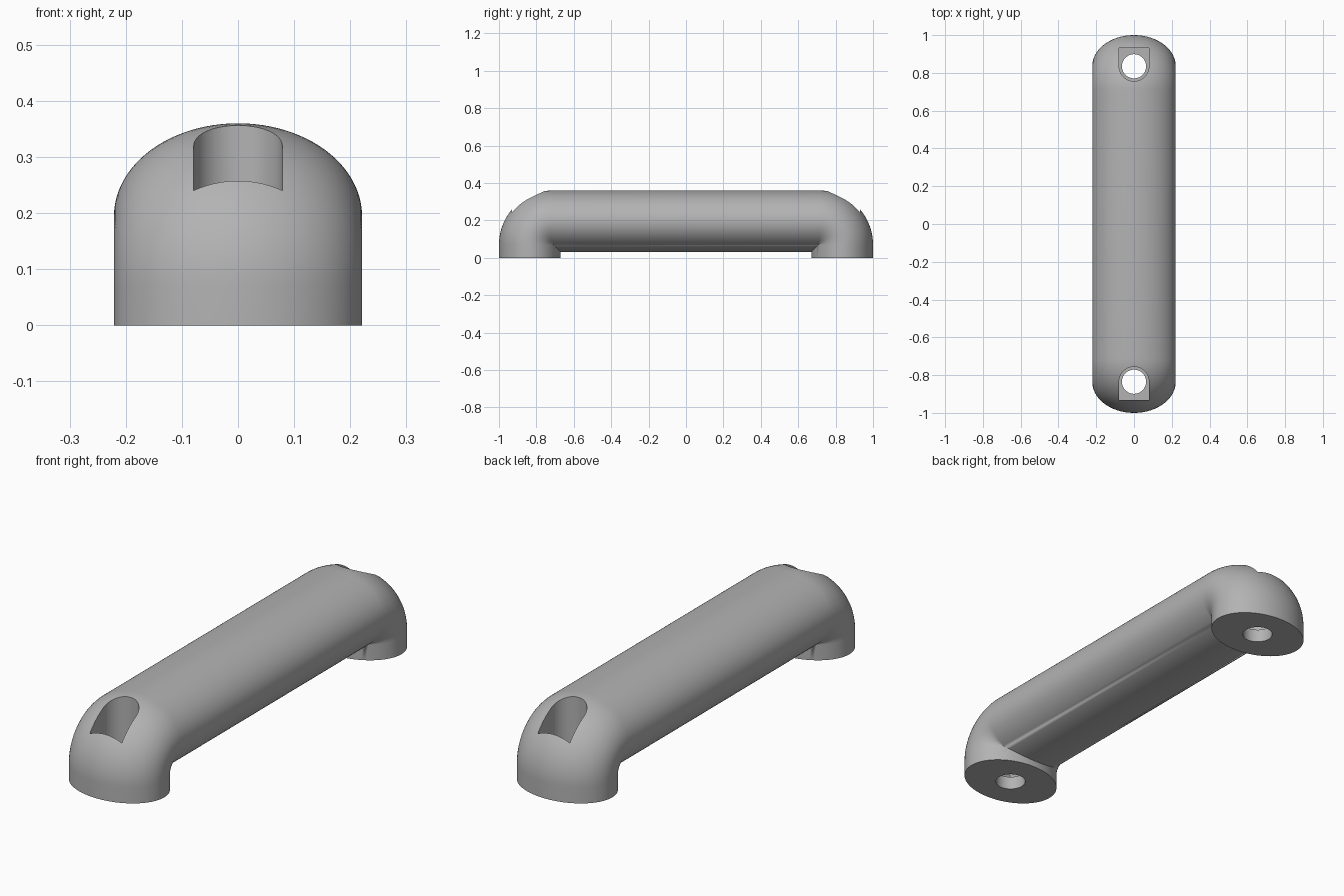
import bpy, bmesh, math

HALF_W, HALF_T = 0.221, 0.165    # elliptical bar section
BEND_Y, BEND_Z, BEND_R = -0.71, 0.07, 0.125
FOOT_Y = BEND_Y - BEND_R
SIDES, BEND_STEPS = 96, 24

if "Cube" in bpy.data.objects:
    bpy.data.objects.remove(bpy.data.objects["Cube"])

grey = bpy.data.materials.new("satin grey")
grey.use_nodes = True
colour = (0.45, 0.45, 0.45, 1)
grey.diffuse_color = colour
grey.node_tree.nodes["Principled BSDF"].inputs["Base Color"].default_value = colour


def make_object(name, bm):
    bmesh.ops.recalc_face_normals(bm, faces=bm.faces)
    mesh = bpy.data.meshes.new(name)
    bm.to_mesh(mesh)
    bm.free()
    mesh.materials.append(grey)
    obj = bpy.data.objects.new(name, mesh)
    bpy.context.collection.objects.link(obj)
    return obj


def bend_point(x, d, t):
    """Section point at bend angle t; the inner side is mitred."""
    r = BEND_R - d
    if r < 0:
        return (x, BEND_Y - r, BEND_Z + r)
    return (x, BEND_Y - r * math.cos(t), BEND_Z + r * math.sin(t))


# Grab bar: one swept ellipse with a bend and a foot at each end
section = []
for i in range(SIDES):
    a = 2 * math.pi * i / SIDES
    section.append((HALF_W * math.cos(a), HALF_T * math.sin(a)))
half = [[(x, FOOT_Y + d, 0) for x, d in section]]
for k in range(BEND_STEPS + 1):
    t = math.pi / 2 * k / BEND_STEPS
    half.append([bend_point(x, d, t) for x, d in section])
mirrored = [[(x, -y, z) for x, y, z in ring] for ring in reversed(half)]

bm = bmesh.new()
rings = [[bm.verts.new(p) for p in ring] for ring in half + mirrored]
for a, b in zip(rings, rings[1:]):
    for i in range(SIDES):
        j = (i + 1) % SIDES
        bm.faces.new((a[i], a[j], b[j], b[i]))
bm.faces.new(rings[0])
bm.faces.new(rings[-1])
bmesh.ops.remove_doubles(bm, verts=bm.verts, dist=0.00002)
handle = make_object("handle_bar", bm)


def prism(name, outline, bottom, top):
    bm = bmesh.new()
    face = bm.faces.new([bm.verts.new((x, y, bottom)) for x, y in outline])
    out = bmesh.ops.extrude_face_region(bm, geom=[face])
    verts = [v for v in out["geom"] if isinstance(v, bmesh.types.BMVert)]
    bmesh.ops.translate(bm, verts=verts, vec=(0, 0, top - bottom))
    return make_object(name, bm)


def arc(r, s, end, steps):
    return [(r * math.cos(end * i / steps),
             s * (FOOT_Y + r * math.sin(end * i / steps))) for i in range(steps + 1)]


def cut(cutter):
    cutter.hide_render = True
    mod = handle.modifiers.new("cut", 'BOOLEAN')
    mod.operation = 'DIFFERENCE'
    mod.solver = 'EXACT'
    mod.object = cutter
    bpy.ops.object.modifier_apply(modifier=mod.name)
    bpy.data.objects.remove(cutter)


# Screw pockets (open U shape) and through holes in both feet
bpy.context.view_layer.objects.active = handle
handle.select_set(True)
for s in (1, -1):
    pocket = arc(0.079, s, math.pi, 32) + [(-0.079, s * -0.931), (0.079, s * -0.931)]
    cut(prism("pocket_cutter", pocket, 0.06, 0.6))
    cut(prism("hole_cutter", arc(0.064, s, 2 * math.pi, 48)[:-1], -0.1, 0.2))

bpy.ops.object.shade_smooth_by_angle(angle=math.radians(30))
